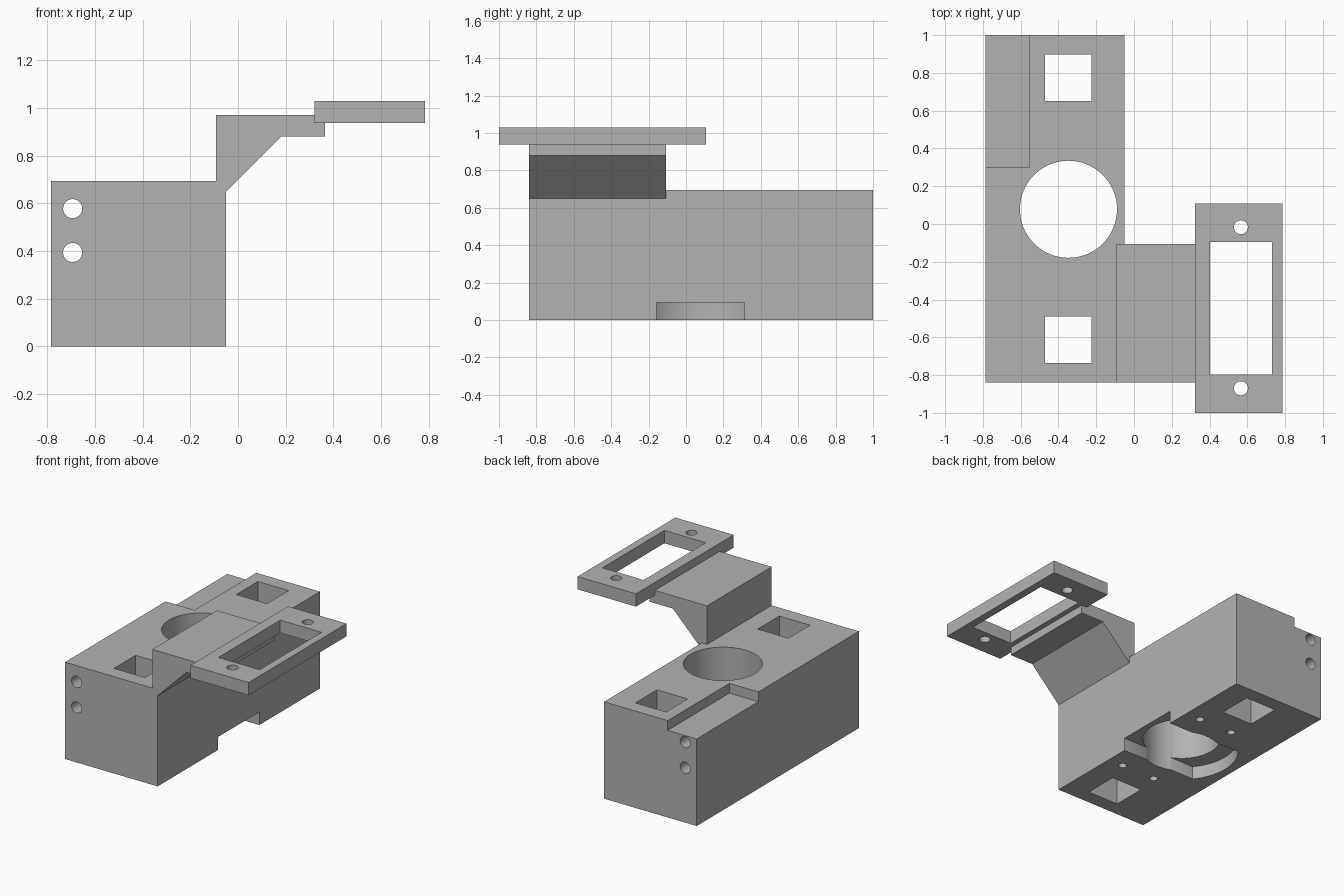
import bpy
import bmesh
from math import asin, cos, pi, sin, sqrt

if "Cube" in bpy.data.objects:
    bpy.data.objects.remove(bpy.data.objects["Cube"], do_unlink=True)

grey = bpy.data.materials.new("plain grey")
grey.use_nodes = True
COLOUR = (0.45, 0.45, 0.45, 1)
grey.diffuse_color = COLOUR
for node in grey.node_tree.nodes:
    if node.type == "BSDF_PRINCIPLED":
        node.inputs["Base Color"].default_value = COLOUR


def prism(name, outline, low, high, axis="z"):
    """Extrude an outline along z (outline in x, y) or along y (outline in x, z)."""
    bm = bmesh.new()
    place = (lambda a, b, t: (a, b, t)) if axis == "z" else (lambda a, b, t: (a, t, b))
    bottom = [bm.verts.new(place(a, b, low)) for a, b in outline]
    top = [bm.verts.new(place(a, b, high)) for a, b in outline]
    bm.faces.new(bottom)
    bm.faces.new(top)
    n = len(outline)
    for i in range(n):
        j = (i + 1) % n
        bm.faces.new((bottom[i], bottom[j], top[j], top[i]))
    bmesh.ops.recalc_face_normals(bm, faces=bm.faces)
    mesh = bpy.data.meshes.new(name)
    bm.to_mesh(mesh)
    bm.free()
    mesh.materials.append(grey)
    obj = bpy.data.objects.new(name, mesh)
    bpy.context.collection.objects.link(obj)
    return obj


def rect(x0, x1, y0, y1):
    return [(x0, y0), (x1, y0), (x1, y1), (x0, y1)]


def circle(x, y, r, n=32):
    return [(x + r * cos(2 * pi * i / n), y + r * sin(2 * pi * i / n)) for i in range(n)]


def cut(target, cutters):
    """Subtract the cutters, keep the result and remove the cutters."""
    for cutter in cutters:
        cutter.hide_render = True
        mod = target.modifiers.new("cut", "BOOLEAN")
        mod.operation = "DIFFERENCE"
        mod.solver = "EXACT"
        mod.object = cutter
    graph = bpy.context.evaluated_depsgraph_get()
    mesh = bpy.data.meshes.new_from_object(target.evaluated_get(graph))
    target.modifiers.clear()
    target.data = mesh
    for cutter in cutters:
        bpy.data.objects.remove(cutter, do_unlink=True)


# Main block
LEFT, RIGHT, FRONT, BACK, TOP = -0.785, -0.05, -0.84, 1.0, 0.695
BX, BY = -0.347, 0.078
block = prism("main_block", rect(LEFT, RIGHT, FRONT, BACK), 0, TOP)

# Pocket under the block: round at one end, straight sides, open on the arm side
half, radius = 0.235, 0.377
sweep = asin(half / radius)
steps = 20
pocket = [(BX - radius * cos(a), BY + radius * sin(a))
          for a in [sweep * (2 * i / steps - 1) for i in range(steps + 1)]]
pocket += [(0.1, BY + half), (0.1, BY - half)]

cutters = [
    prism("bore_cutter", circle(BX, BY, 0.257, 64), -0.1, 0.8),
    prism("pocket_cutter", pocket, -0.1, 0.093),
    prism("ledge_cutter", rect(-0.9, -0.555, 0.3, 1.1), 0.625, 0.8),
]
# Square shafts through the block
for y0 in (-0.735, 0.652):
    cutters.append(prism("shaft_cutter", rect(-0.47, -0.226, y0, y0 + 0.245), -0.1, 0.8))
# Long round holes from front to back
for z in (0.578, 0.394):
    cutters.append(prism("long_hole_cutter", circle(-0.694, z, 0.04), -1.1, 1.1, "y"))
# Blind screw holes underneath
for x in (-0.44, -0.17):
    for side in (-1, 1):
        cutters.append(prism("screw_cutter", circle(x, BY + side * 0.4, 0.027, 24), -0.1, 0.2))
cut(block, cutters)

# Raised arm with a sloped underside
arm = prism("support_arm", [
    (-0.092, TOP), (RIGHT, TOP), (RIGHT, 0.65), (0.18, 0.88), (0.365, 0.88),
    (0.365, 0.938), (0.322, 0.938), (0.322, 0.972), (-0.092, 0.972),
], FRONT, -0.107, "y")

# Mounting frame at the end of the arm
frame = prism("mounting_frame", rect(0.322, 0.785, -1, 0.108), 0.938, 1.03)
cut(frame, [prism("window_cutter", rect(0.402, 0.73, -0.797, -0.095), 0.8, 1.2)]
    + [prism("frame_hole_cutter", circle(0.566, y, 0.037), 0.8, 1.2) for y in (-0.87, -0.017)])

# Smooth round walls, sharp edges
bpy.ops.object.select_all(action="DESELECT")
for part in (block, arm, frame):
    part.select_set(True)
bpy.context.view_layer.objects.active = block
bpy.ops.object.shade_smooth_by_angle(angle=pi / 6)
